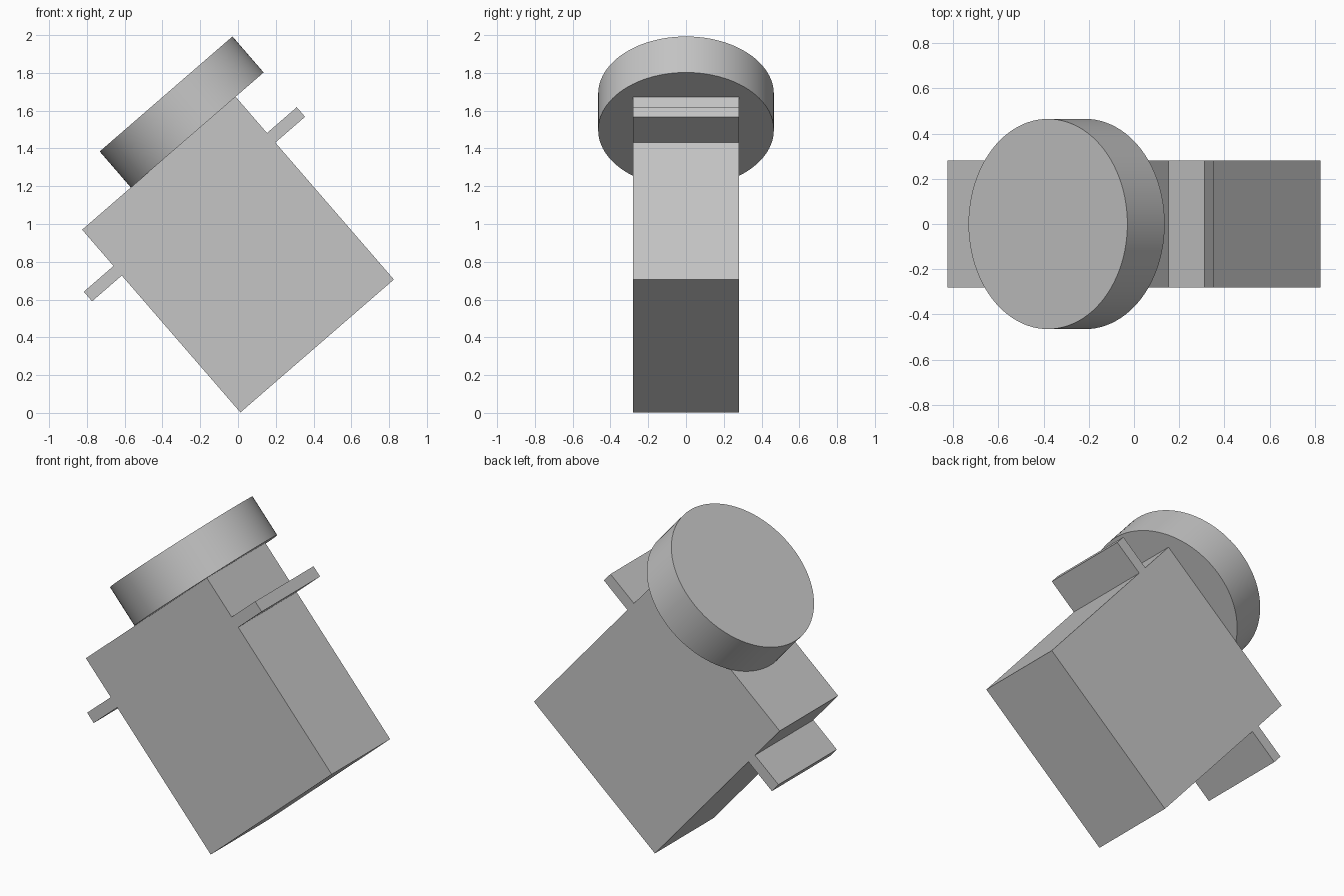
import bpy, bmesh, math
from mathutils import Matrix, Vector

if "Cube" in bpy.data.objects:
    bpy.data.objects.remove(bpy.data.objects["Cube"], do_unlink=True)

# Single light grey
grey = bpy.data.materials.new("light grey")
grey.use_nodes = True
colour = (0.56, 0.56, 0.56, 1)
grey.diffuse_color = colour
grey.node_tree.nodes["Principled BSDF"].inputs["Base Color"].default_value = colour

# Whole model leans back on one lower edge
TILT = Matrix.Translation((0, 0, 0.838)) @ Matrix.Rotation(math.radians(-40.9), 4, 'Y')
HALF_W, HALF_H, DEPTH = 0.5375, 0.64, 0.56
TAB_X, TAB_LOW, TAB_TOP = 0.746, 0.319, 0.386
DISC_R, DISC_T, DISC_X = 0.465, 0.252, 0.269


def finish(name, bm):
    bmesh.ops.recalc_face_normals(bm, faces=bm.faces)
    mesh = bpy.data.meshes.new(name)
    bm.to_mesh(mesh)
    bm.free()
    mesh.materials.append(grey)
    obj = bpy.data.objects.new(name, mesh)
    obj.matrix_world = TILT
    bpy.context.collection.objects.link(obj)
    return obj


# Case with a mounting tab on each side, extruded from a mirrored profile
half = [(HALF_W, -HALF_H), (HALF_W, TAB_LOW), (TAB_X, TAB_LOW),
        (TAB_X, TAB_TOP), (HALF_W, TAB_TOP), (HALF_W, HALF_H)]
outline = half + [(-x, z) for x, z in reversed(half)]
bm = bmesh.new()
face = bm.faces.new([bm.verts.new((x, -DEPTH / 2, z)) for x, z in outline])
side = bmesh.ops.extrude_face_region(bm, geom=[face])["geom"]
bmesh.ops.translate(bm, vec=Vector((0, DEPTH, 0)),
                    verts=[v for v in side if isinstance(v, bmesh.types.BMVert)])
finish("case_with_tabs", bm)

# Round disc on the top, offset to one side
bm = bmesh.new()
bmesh.ops.create_cone(bm, cap_ends=True, segments=96, radius1=DISC_R, radius2=DISC_R,
                      depth=DISC_T,
                      matrix=Matrix.Translation((DISC_X, 0, HALF_H + DISC_T / 2)))
disc = finish("output_disc", bm)
bpy.ops.object.select_all(action='DESELECT')
disc.select_set(True)
bpy.context.view_layer.objects.active = disc
bpy.ops.object.shade_smooth_by_angle(angle=math.radians(30))
